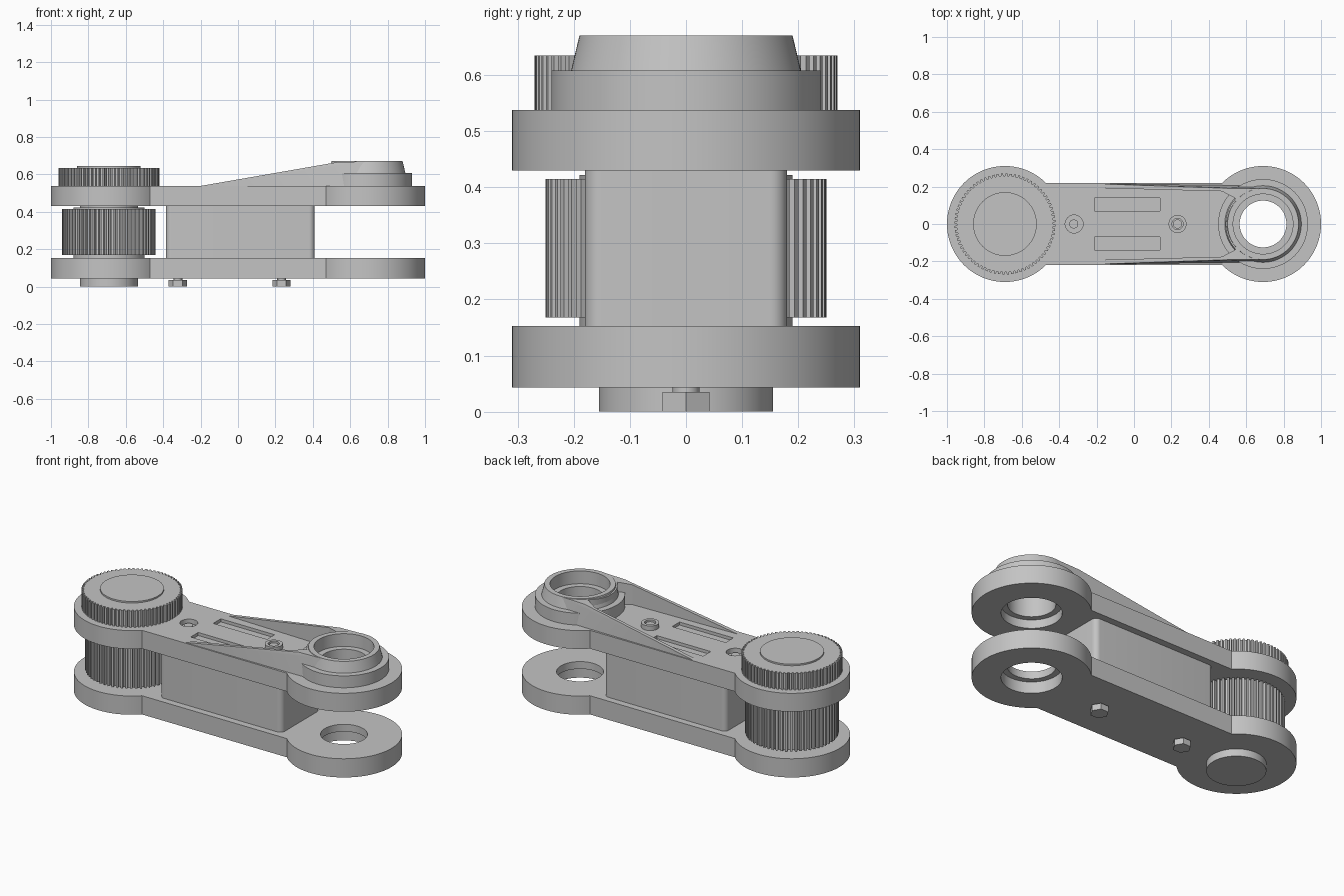
import bpy, bmesh
from math import sin, cos, pi, asin, radians

cube = bpy.data.objects.get("Cube")
if cube:
    bpy.data.objects.remove(cube)

grey = bpy.data.materials.new("plain grey")
grey.use_nodes = True
grey.diffuse_color = (0.55, 0.55, 0.55, 1)
grey.node_tree.nodes["Principled BSDF"].inputs["Base Color"].default_value = grey.diffuse_color

AXLE, HOLE = -0.69, 0.69      # x of the two joint centres


def finish(name, bm):
    bmesh.ops.recalc_face_normals(bm, faces=bm.faces)
    mesh = bpy.data.meshes.new(name)
    bm.to_mesh(mesh)
    bm.free()
    mesh.materials.append(grey)
    obj = bpy.data.objects.new(name, mesh)
    bpy.context.collection.objects.link(obj)
    return obj


def loft(name, bottom, top, z0, z1):
    """Solid between two outlines with the same number of points."""
    bm = bmesh.new()
    low = [bm.verts.new((x, y, z0)) for x, y in bottom]
    high = [bm.verts.new((x, y, z1)) for x, y in top]
    bm.faces.new(low)
    bm.faces.new(high)
    for i in range(len(low)):
        j = (i + 1) % len(low)
        bm.faces.new((low[i], low[j], high[j], high[i]))
    return finish(name, bm)


def prism(name, outline, z0, z1):
    return loft(name, outline, outline, z0, z1)


def arc(x, y, r, start, end, steps):
    return [(x + r * cos(start + (end - start) * i / steps),
             y + r * sin(start + (end - start) * i / steps)) for i in range(steps + 1)]


def ring(x, r, sides=96):
    return arc(x, 0, r, 0, 2 * pi, sides)[:-1]


def disc(name, x, r, z0, z1, sides=96):
    return prism(name, ring(x, r, sides), z0, z1)


def cut(obj, *cutters):
    for cutter in cutters:
        mod = obj.modifiers.new("cut", "BOOLEAN")
        mod.operation, mod.solver, mod.object = "DIFFERENCE", "EXACT", cutter
    bpy.context.view_layer.update()
    graph = bpy.context.evaluated_depsgraph_get()
    mesh = bpy.data.meshes.new_from_object(obj.evaluated_get(graph))
    obj.modifiers.clear()
    obj.data = mesh
    for cutter in cutters:
        bpy.data.objects.remove(cutter)


def bore(r=0.125, z0=-1, z1=2):
    return disc("bore", HOLE, r, z0, z1)


def gear(name, r, depth, teeth, z0, z1):
    points = []
    for i in range(teeth):
        for part, radius in ((0, r - depth), (0.35, r - depth), (0.45, r), (0.9, r)):
            a = 2 * pi * (i + part) / teeth
            points.append((AXLE + radius * cos(a), radius * sin(a)))
    return prism(name, points, z0, z1)


# Dumbbell outline shared by both arm plates
sweep = pi - asin(0.22 / 0.31)
plate = arc(HOLE, 0, 0.31, -sweep, sweep, 72) + arc(AXLE, 0, 0.31, pi - sweep, pi + sweep, 72)
lower = prism("lower_plate", plate, 0.043, 0.153)
cut(lower, bore(), bore(0.158, 0, 0.11))
upper = prism("upper_plate", plate, 0.43, 0.538)
slots = [prism("slot", [(-0.21, s * 0.07), (0.14, s * 0.07), (0.14, s * 0.14), (-0.21, s * 0.14)],
               0.52, 0.6) for s in (-1, 1)]
cut(upper, bore(), bore(0.158, 0.4, 0.48), *slots, disc("recess", -0.32, 0.048, 0.51, 0.6, 32))

# Spacer block with rounded upright corners
spacer = []
for k, (x, y) in enumerate([(0.38, 0.15), (-0.355, 0.15), (-0.355, -0.15), (0.38, -0.15)]):
    spacer += arc(x, y, 0.03, k * pi / 2, (k + 1) * pi / 2, 8)
prism("spacer_block", spacer, 0.153, 0.43)

# Sloped stiffening rails, hollowed between
bm = bmesh.new()
for s in (-1, 1):
    for p in [(-0.2, 0.215, 0.535), (-0.2, 0.215, 0.538), (0.69, 0.205, 0.535),
              (0.53, 0.19, 0.665), (0.69, 0.19, 0.669)]:
        bm.verts.new((p[0], s * p[1], p[2]))
bmesh.ops.convex_hull(bm, input=bm.verts)
rails = finish("sloped_rails", bm)
pocket = ([(-0.3, 0.195), (0.47, 0.175)] + arc(HOLE, 0, 0.2, pi - 0.75, pi + 0.75, 16)
          + [(0.47, -0.175), (-0.3, -0.195)])
cut(rails, prism("pocket", pocket, 0.5, 0.8), bore(0.16))

# Stepped collar around the joint hole
step = disc("collar_step", HOLE, 0.24, 0.535, 0.608)
cut(step, bore(), bore(0.16, 0.595, 0.8))
collar = loft("collar", ring(HOLE, 0.205), ring(HOLE, 0.19), 0.607, 0.67)
cut(collar, bore(0.16))

# Toothed wheels on the axle
gear("drive_pulley", 0.25, 0.016, 60, 0.168, 0.415)
gear("top_gear", 0.27, 0.013, 72, 0.538, 0.635)
disc("pulley_hub", AXLE, 0.19, 0.153, 0.422)
disc("axle", AXLE, 0.155, 0.0, 0.5)
disc("gear_cap", AXLE, 0.17, 0.63, 0.644)

# Through bolts with hexagonal heads underneath
for side, x, end in (("rear", -0.322, 0.525), ("front", 0.233, 0.557)):
    disc(side + "_bolt_head", x, 0.0485, 0.0, 0.035, 6)
    disc(side + "_bolt_shank", x, 0.024, 0.03, end, 24)
boss = disc("bolt_boss", 0.233, 0.048, 0.535, 0.565, 32)
cut(boss, disc("boss_hole", 0.233, 0.03, 0.545, 0.7, 32))

# Smooth round walls, crisp edges
bpy.ops.object.select_all(action="DESELECT")
for obj in bpy.context.collection.objects:
    if obj.type == "MESH" and obj.data.materials and obj.data.materials[0] == grey:
        obj.select_set(True)
        bpy.context.view_layer.objects.active = obj
bpy.ops.object.shade_smooth_by_angle(angle=radians(25))
